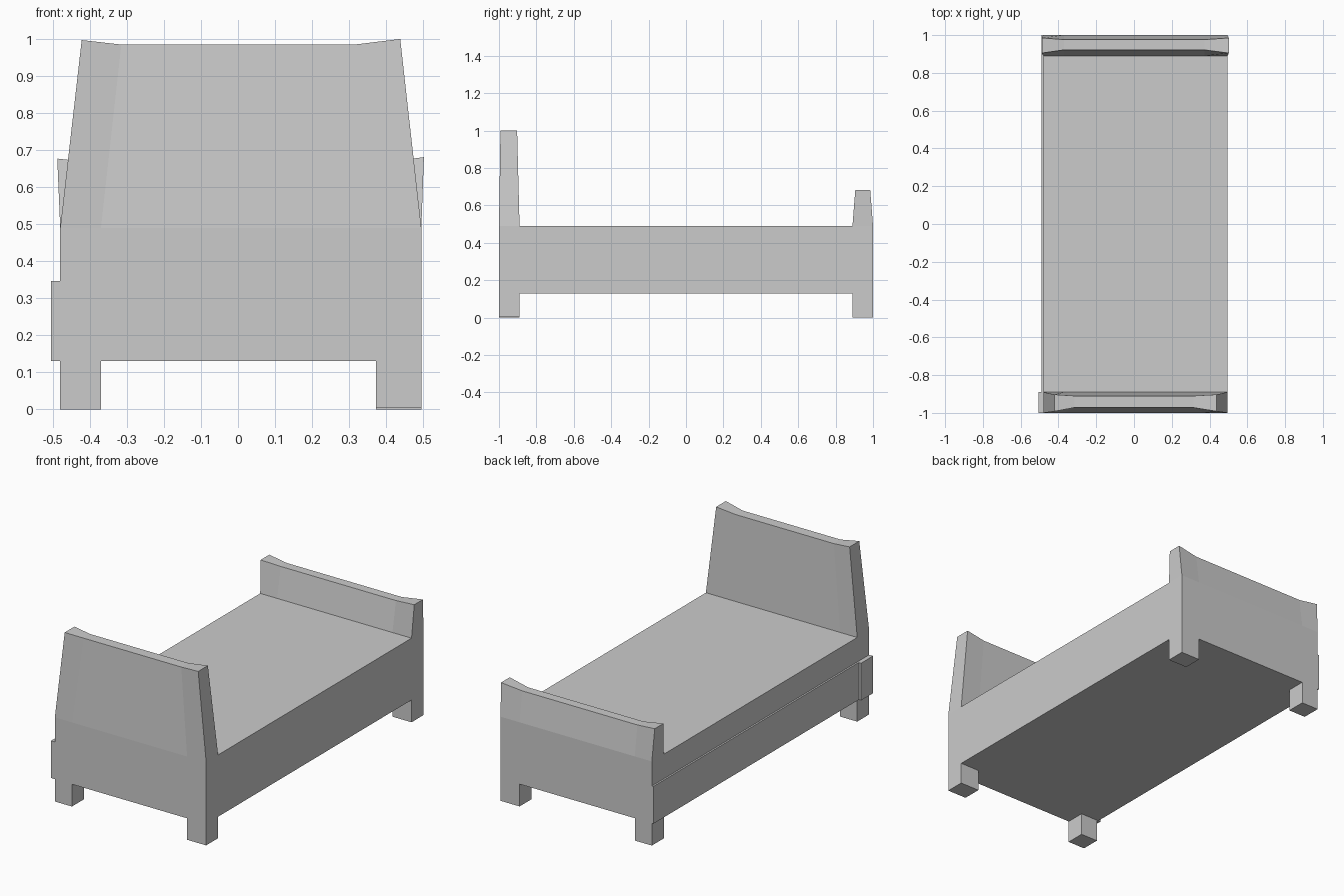
import bpy, bmesh

if "Cube" in bpy.data.objects:
    bpy.data.objects.remove(bpy.data.objects["Cube"])

L, R = -0.48, 0.495          # left and right faces of the bed
BASE, DECK = 0.13, 0.49      # underside and mattress height


def finish(name, bm):
    bmesh.ops.recalc_face_normals(bm, faces=bm.faces)
    mesh = bpy.data.meshes.new(name)
    bm.to_mesh(mesh)
    bm.free()
    obj = bpy.data.objects.new(name, mesh)
    bpy.context.collection.objects.link(obj)
    return obj


def box(name, x, y, z):
    bm = bmesh.new()
    bmesh.ops.create_cube(bm, size=1)
    for v in bm.verts:
        v.co = [r[0] if c < 0 else r[1] for c, r in zip(v.co, (x, y, z))]
    return finish(name, bm)


def board(name, base_x, base_y, top):
    """Tapered panel; top rows are (x, y_front, y_back, z)."""
    bm = bmesh.new()
    cols = []
    for bx, (x, y0, y1, z) in zip(base_x, top):
        cols.append([bm.verts.new(p) for p in (
            (bx, base_y[0], DECK), (x, y0, z), (x, y1, z), (bx, base_y[1], DECK))])
    for a, b in zip(cols, cols[1:]):
        for i in range(3):
            bm.faces.new((a[i], a[i + 1], b[i + 1], b[i]))
    for end in (cols[0], cols[-1]):
        bm.faces.new(end)
    return finish(name, bm)


# Bed body and mattress block
box("bed_body", (L, R), (-1, 1), (BASE, DECK))

# Four corner legs
for end, y in (("front", (-1, -0.89)), ("back", (0.89, 1))):
    box(end + "_left_leg", (L, -0.37), y, (0, BASE))
    box(end + "_right_leg", (0.372, R), y,
        (0.005 if end == "front" else 0, BASE))

# Raised rail on the left side, thicker at the headboard corner
box("left_side_rail", (-0.49, L), (-0.89, 1), (BASE, 0.347))
box("left_corner_block", (-0.505, L), (-1, -0.89), (BASE, 0.347))

# Tall headboard and low footboard with slightly raised corners
columns = (L, -0.37, 0.372, R)
board("headboard", columns, (-1, -0.89), (
    (-0.422, -0.992, -0.903, 0.997), (-0.315, -0.972, -0.91, 0.985),
    (0.315, -0.972, -0.91, 0.985), (0.438, -0.992, -0.903, 1.0)))
board("footboard", columns, (0.89, 1), (
    (-0.488, 0.905, 0.985, 0.677), (-0.37, 0.922, 0.976, 0.664),
    (0.372, 0.922, 0.976, 0.664), (0.502, 0.905, 0.985, 0.681)))
